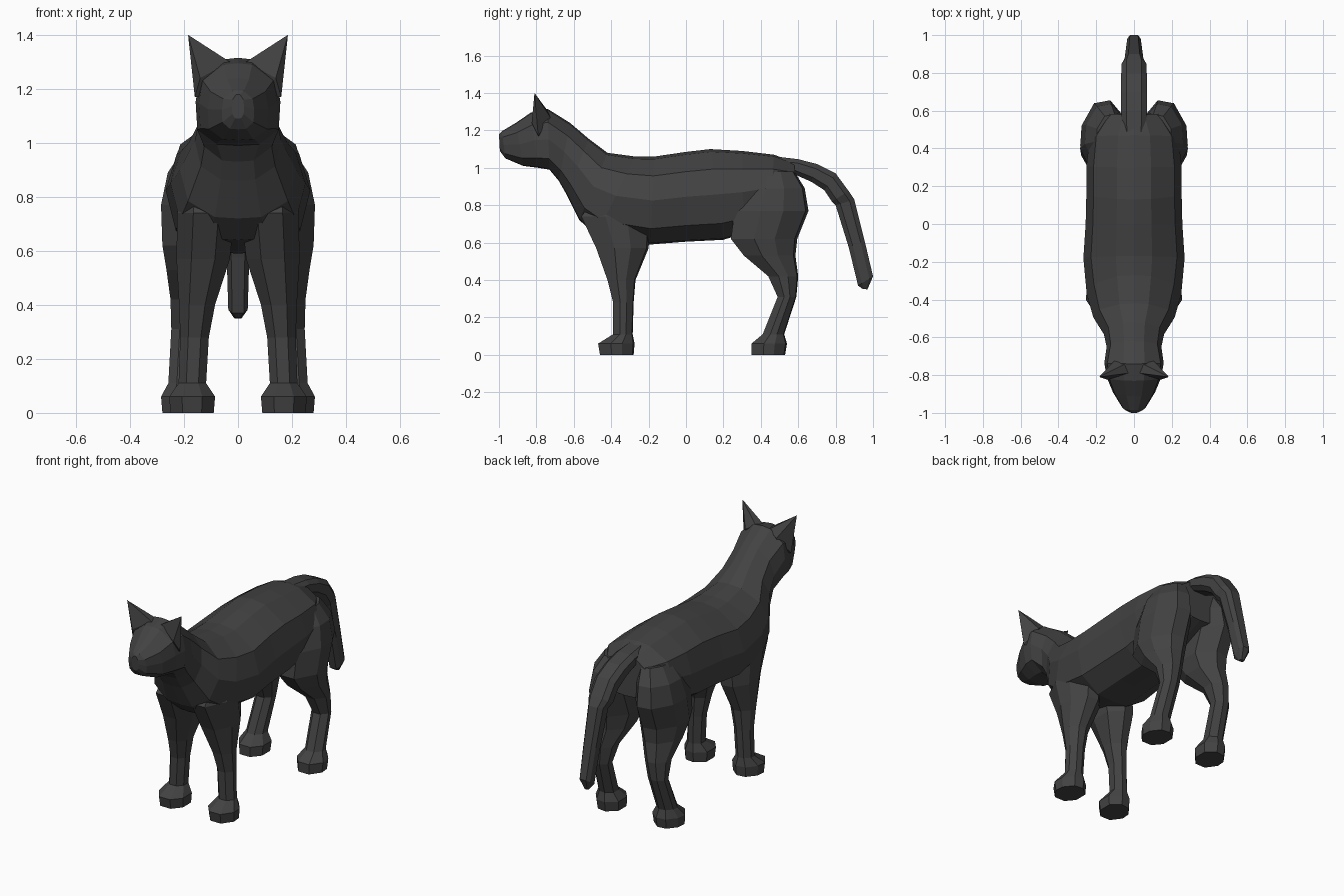
import bpy, bmesh
from mathutils import Vector

if "Cube" in bpy.data.objects:
    bpy.data.objects.remove(bpy.data.objects["Cube"])

fur = bpy.data.materials.new("charcoal fur")
fur.diffuse_color = (0.055, 0.055, 0.055, 1)
fur.use_nodes = True
fur.node_tree.nodes["Principled BSDF"].inputs["Base Color"].default_value = fur.diffuse_color


def make(name, bm):
    bmesh.ops.recalc_face_normals(bm, faces=bm.faces)
    me = bpy.data.meshes.new(name)
    bm.to_mesh(me)
    bm.free()
    me.materials.append(fur)
    ob = bpy.data.objects.new(name, me)
    bpy.context.collection.objects.link(ob)
    return ob


def loft(name, rings):
    """Skin a list of equal-length point rings and cap both ends."""
    bm = bmesh.new()
    vs = [[bm.verts.new(p) for p in r] for r in rings]
    for a, b in zip(vs, vs[1:]):
        for i in range(len(a)):
            j = (i + 1) % len(a)
            bm.faces.new((a[i], a[j], b[j], b[i]))
    bm.faces.new(vs[0])
    bm.faces.new(vs[-1])
    return make(name, bm)


def slice_ring(yt, zt, yb, zb, w, profile):
    """Symmetric ring between a top and a bottom point; profile = (width, depth) fractions."""
    right = [(w * f, yt + (yb - yt) * t, zt + (zb - zt) * t) for f, t in profile]
    left = [(-x, y, z) for x, y, z in reversed(right) if x > 1e-6]
    return right + left


def leg_ring(z, y0, y1, x0, x1, side):
    """Horizontal octagon inside a rectangle, trimmed at the outer rear."""
    oct8 = [(.28, 0), (.72, 0), (1, .35), (.97, .66), (.7, .96), (.35, 1), (0, .74), (0, .3)]
    return [(side * (x0 + (x1 - x0) * u), y0 + (y1 - y0) * v, z) for u, v in oct8]


# head, neck and torso: top y,z / bottom y,z / half width
HEAD = [(-1.0, 1.18, -.995, 1.09, .022), (-.985, 1.195, -.965, 1.05, .06),
        (-.91, 1.24, -.87, 1.01, .112), (-.83, 1.295, -.79, 1.0, .145),
        (-.74, 1.315, -.73, .99, .157)]
TORSO = [(-.62, 1.24, -.68, .93, .145),
         (-.52, 1.155, -.64, .86, .16), (-.42, 1.08, -.57, .72, .215),
         (-.27, 1.06, -.48, .64, .25), (-.17, 1.06, -.19, .59, .268),
         (0, 1.085, 0, .605, .256), (.13, 1.10, .2, .615, .252),
         (.3, 1.09, .31, .65, .252), (.47, 1.07, .45, .72, .235),
         (.58, 1.03, .59, .78, .15)]
BOXY = [(0, 0), (.36, .02), (.9, .22), (1, .5), (.96, .82), (.5, .985), (0, 1)]
ROUND = [(0, 0), (.36, .03), (.85, .22), (1, .5), (.86, .82), (.4, .985), (0, 1)]
body = loft("cat", [slice_ring(*r, BOXY) for r in HEAD] + [slice_ring(*r, ROUND) for r in TORSO])

# drooping tail
TAIL = [(.44, 1.065, .44, .96, .06), (.6, 1.046, .58, .965, .068),
        (.7, 1.02, .67, .925, .068), (.8, .97, .74, .88, .068),
        (.87, .875, .78, .82, .066), (.9, .83, .80, .80, .05),
        (.955, .61, .87, .575, .042), (1.0, .42, .92, .37, .036), (.97, .35, .945, .352, .014)]
TUBE = [(.6, 0), (1, .25), (1, .75), (.6, 1)]
parts = [loft("tail", [slice_ring(*r, TUBE) for r in TAIL])]

# legs with paws: z / y range / x range
FRONT = [(.92, -.42, -.2, .05, .19), (.74, -.56, -.19, .012, .225), (.57, -.48, -.2, .03, .228),
         (.40, -.42, -.27, .085, .218), (.28, -.39, -.28, .108, .214), (.11, -.39, -.285, .118, .22),
         (.06, -.47, -.275, .085, .255), (0, -.46, -.28, .09, .25)]
HIND = [(.98, .36, .58, .05, .2), (.89, .31, .635, .045, .26), (.77, .26, .655, .04, .285),
        (.62, .24, .595, .035, .28), (.53, .31, .585, .06, .265), (.42, .44, .6, .11, .25),
        (.31, .49, .59, .135, .247), (.11, .41, .525, .145, .258),
        (.06, .35, .54, .115, .285), (0, .35, .53, .12, .28)]
# ear corners, tip first
EAR = [(.185, -.81, 1.4), (.03, -.79, 1.3), (.14, -.825, 1.24), (.16, -.79, 1.17),
       (.105, -.725, 1.27), (.045, -.74, 1.305), (.08, -.77, 1.17)]
for side, label in ((1, "right"), (-1, "left")):
    parts.append(loft("front_leg_" + label, [leg_ring(*r, side) for r in FRONT]))
    parts.append(loft("hind_leg_" + label, [leg_ring(*r, side) for r in HIND]))
    bm = bmesh.new()
    for x, y, z in EAR:
        bm.verts.new(Vector((x * side, y, z)))
    bmesh.ops.convex_hull(bm, input=bm.verts)
    loose = [v for v in bm.verts if not v.link_faces]
    bmesh.ops.delete(bm, geom=loose, context='VERTS')
    parts.append(make("ear_" + label, bm))

# fuse every part into one skin
for p in parts:
    m = body.modifiers.new(p.name, 'BOOLEAN')
    m.operation, m.object, m.solver = 'UNION', p, 'EXACT'
bpy.context.view_layer.update()
fused = bpy.data.meshes.new_from_object(body.evaluated_get(bpy.context.evaluated_depsgraph_get()))
body.modifiers.clear()
body.data = fused
for p in parts:
    bpy.data.objects.remove(p)
for f in body.data.polygons:
    f.use_smooth = False
